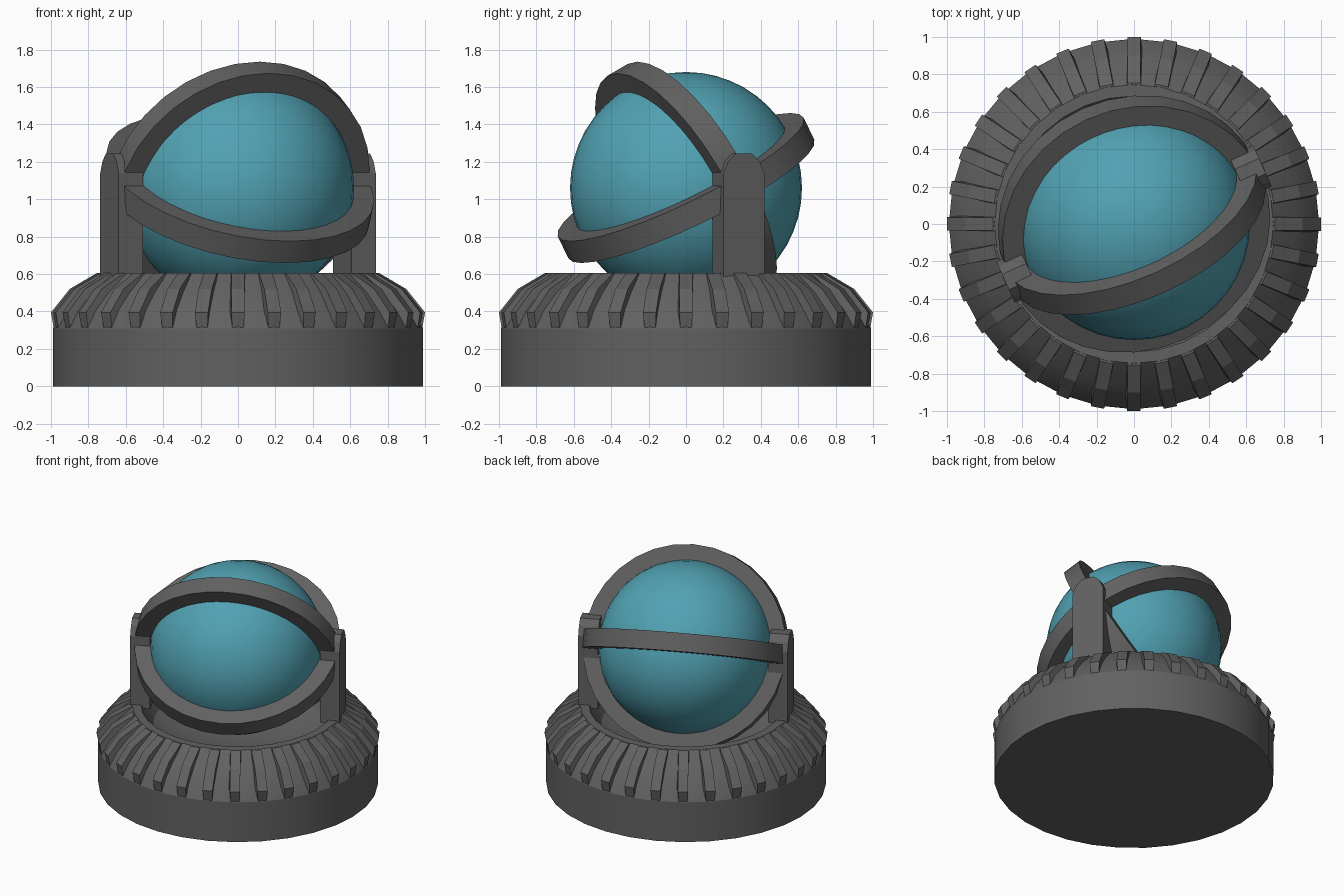
import bpy, bmesh, math
from mathutils import Matrix, Vector

if "Cube" in bpy.data.objects:
    bpy.data.objects.remove(bpy.data.objects["Cube"])

def material(name, rgb):
    m = bpy.data.materials.new(name)
    m.diffuse_color = (*rgb, 1)
    m.use_nodes = True
    m.node_tree.nodes["Principled BSDF"].inputs["Base Color"].default_value = m.diffuse_color
    return m

GREY = material("dark grey", (0.12, 0.12, 0.12))
TEAL = material("teal", (0.083, 0.36, 0.45))
AXIS = Matrix.Rotation(math.radians(24.3), 4, 'Z')   # pivot axis direction
CENTRE = Vector((0, 0, 1.06))

def finish(bm, name, mat, matrix=Matrix(), smooth=True):
    bmesh.ops.recalc_face_normals(bm, faces=bm.faces)
    me = bpy.data.meshes.new(name)
    bm.to_mesh(me)
    bm.free()
    ob = bpy.data.objects.new(name, me)
    bpy.context.collection.objects.link(ob)
    me.materials.append(mat)
    me.transform(matrix)
    if smooth:
        bpy.ops.object.select_all(action='DESELECT')
        ob.select_set(True)
        bpy.context.view_layer.objects.active = ob
        bpy.ops.object.shade_smooth_by_angle(angle=math.radians(25))
    return ob

def lathe(profile, name, mat, matrix=Matrix(), steps=32, closed=False):
    bm = bmesh.new()
    vs = [bm.verts.new((r, 0, z)) for r, z in profile]
    n = len(vs)
    es = [bm.edges.new((vs[i], vs[(i + 1) % n])) for i in range(n if closed else n - 1)]
    bmesh.ops.spin(bm, geom=vs + es, axis=(0, 0, 1), cent=(0, 0, 0),
                   angle=2 * math.pi, steps=steps, use_duplicate=False)
    bmesh.ops.remove_doubles(bm, verts=bm.verts, dist=1e-4)
    return finish(bm, name, mat, matrix)

def bridge(bm, a, b):
    """Solid between two matching outlines."""
    va, vb = [bm.verts.new(p) for p in a], [bm.verts.new(p) for p in b]
    n = len(va)
    bm.faces.new(va)
    bm.faces.new(vb[::-1])
    for i in range(n):
        j = (i + 1) % n
        bm.faces.new((va[i], vb[i], vb[j], va[j]))

# base with a bowl under the ball
lathe([(0, 0), (0.99, 0), (0.99, 0.31), (0.94, 0.405), (0.86, 0.5), (0.745, 0.605),
       (0.685, 0.605), (0.6, 0.47), (0.4, 0.37), (0, 0.33)], "base", GREY)

# tapered ribs round the shoulder of the base
bm = bmesh.new()
outline = [(0.7, 0.6), (0.755, 0.605), (0.9, 0.52), (1.0, 0.395), (0.985, 0.31), (0.85, 0.42)]
half = [0.04, 0.036, 0.036, 0.036, 0.03, 0.055]
for i in range(32):
    rot = Matrix.Rotation(2 * math.pi * i / 32, 4, 'Z')
    sides = [[rot @ Vector((r, s * h, z)) for (r, z), h in zip(outline, half)] for s in (-1, 1)]
    bridge(bm, *sides)
finish(bm, "base_ribs", GREY, smooth=False)

# ball
bm = bmesh.new()
bmesh.ops.create_uvsphere(bm, u_segments=40, v_segments=24, radius=0.62)
ball = finish(bm, "ball", TEAL, Matrix.Translation(CENTRE))
ball.data.shade_smooth()

# two crossed rings sharing the pivot axis
for name, tilt in (("upright_ring", -62), ("level_ring", 28)):
    m = Matrix.Translation(CENTRE) @ AXIS @ Matrix.Rotation(math.radians(tilt), 4, 'X')
    lathe([(0.613, -0.066), (0.73, -0.066), (0.73, 0.066), (0.613, 0.066)],
          name, GREY, m, closed=True)

# round-topped posts holding the rings
right = [(0.12, 0.58), (0.12, 1.14), (0.09, 1.205), (0.045, 1.245)]
shape = right + [(-v, z) for v, z in reversed(right)]
for name, s in (("right_post", 1), ("left_post", -1)):
    bm = bmesh.new()
    bridge(bm, [(s * 0.612, v, z) for v, z in shape], [(s * 0.754, v, z) for v, z in shape])
    finish(bm, name, GREY, AXIS, smooth=False)
